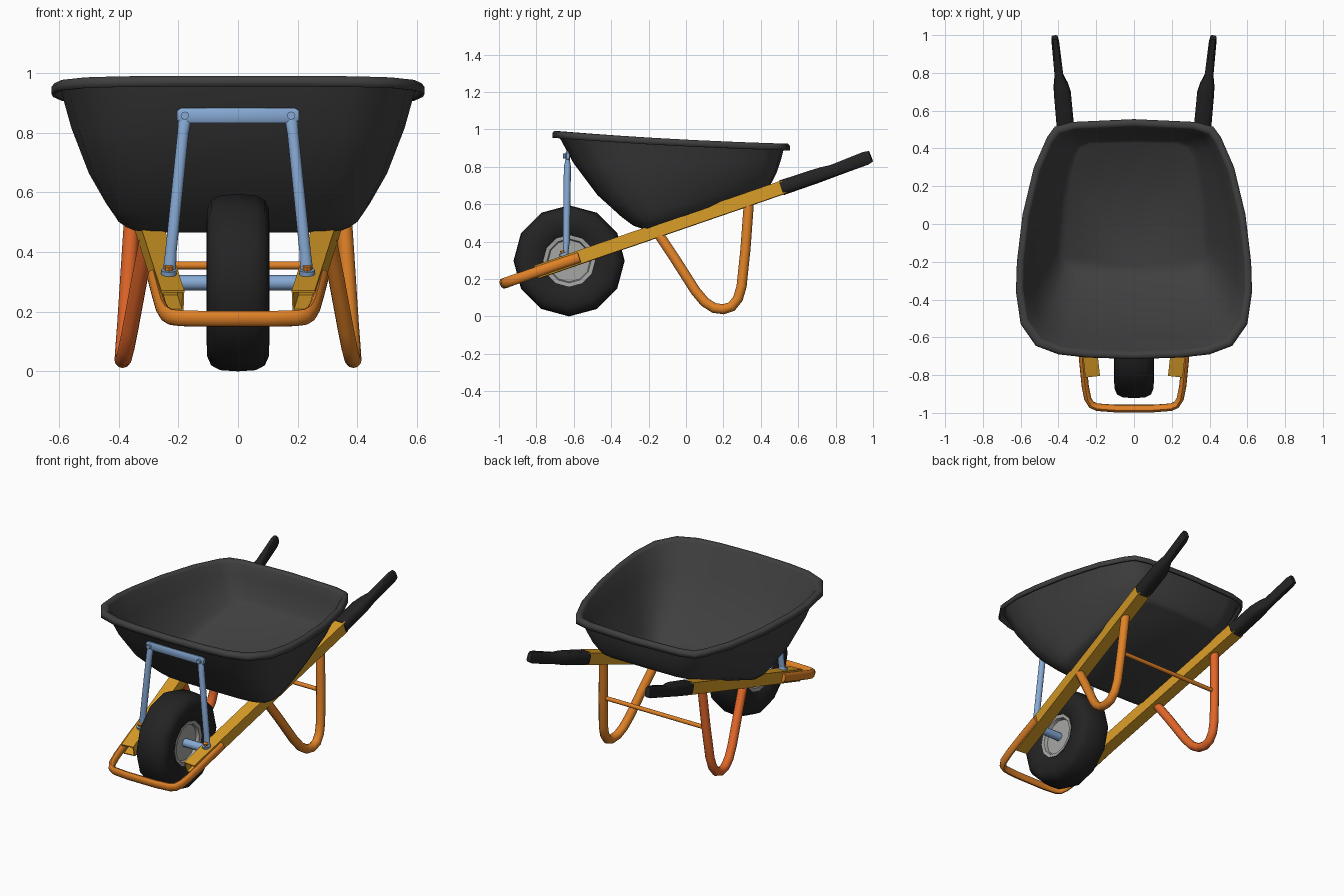
import bpy, bmesh, math
from mathutils import Vector as V

if "Cube" in bpy.data.objects:
    bpy.data.objects.remove(bpy.data.objects["Cube"])


def material(name, r, g, b):
    m = bpy.data.materials.new(name)
    m.diffuse_color = (r, g, b, 1)
    m.use_nodes = True
    m.node_tree.nodes["Principled BSDF"].inputs["Base Color"].default_value = m.diffuse_color
    return m


GREY = material("tray charcoal", 0.05, 0.05, 0.05)
BLACK = material("rubber black", 0.017, 0.017, 0.017)
YELLOW = material("rail yellow", 0.68, 0.33, 0.02)
ORANGE = material("tube orange", 0.74, 0.22, 0.02)
RED = material("red orange", 0.76, 0.135, 0.022)
BLUE = material("steel blue", 0.24, 0.40, 0.66)
SILVER = material("hub silver", 0.38, 0.38, 0.37)


def finish(name, bm, mat, angle=40):
    me = bpy.data.meshes.new(name)
    bm.to_mesh(me)
    bm.free()
    me.shade_smooth()
    me.set_sharp_from_angle(angle=math.radians(angle))
    me.materials.append(mat)
    ob = bpy.data.objects.new(name, me)
    bpy.context.collection.objects.link(ob)
    return ob


def circle(n):
    return [(math.cos(2 * math.pi * i / n), math.sin(2 * math.pi * i / n)) for i in range(n)]


BOX = [(1, -1), (1, 1), (-1, 1), (-1, -1)]
SOFT_BOX = [(1, -.6), (1, .6), (.6, 1), (-.6, 1), (-1, .6), (-1, -.6), (-.6, -1), (.6, -1)]
RAIL_UP = (0, -0.327, 0.945)


def sweep(name, stations, mat, sec, up=(0, 0, 1), straight=False, angle=40):
    """Skin a section along stations of (x, y, z, half width, half height)."""
    bm = bmesh.new()
    pts = [V(s[:3]) for s in stations]
    last = len(pts) - 1
    rings = []
    for i, s in enumerate(stations):
        if straight:
            t = (pts[last] - pts[last - 1]).normalized()
        else:
            a, b = pts[max(i - 1, 0)], pts[min(i + 1, last)]
            t = (b - a).normalized()
        side = t.cross(V(up)).normalized()
        top = side.cross(t)
        rings.append([bm.verts.new(pts[i] + side * a * s[3] + top * b * s[4]) for a, b in sec])
    n = len(sec)
    for r0, r1 in zip(rings, rings[1:]):
        for k in range(n):
            bm.faces.new((r0[k], r0[(k + 1) % n], r1[(k + 1) % n], r1[k]))
    bm.faces.new(rings[0])
    bm.faces.new(rings[-1])
    bmesh.ops.recalc_face_normals(bm, faces=bm.faces)
    return finish(name, bm, mat, angle)


def tube(name, path, r, mat, up=(0, 0, 1), n=12):
    return sweep(name, [(*p, r, r) for p in path], mat, circle(n), up)


def lathe_x(name, profile, mat):
    """Turn (x, radius) pairs about the wheel axis."""
    return sweep(name, [(x, -0.625, 0.297, r, r) for x, r in profile], mat, circle(12), straight=True)


# Tray: loft from sloped floor outline to rim outline, then a turned-down lip
RIM = [(0, -.715), (.25, -.707), (.40, -.69), (.52, -.645), (.60, -.53), (.625, -.36), (.62, -.2),
       (.59, .05), (.53, .3), (.46, .46), (.42, .515), (.33, .54), (0, .555)]
FLOOR = [(0, -.22), (.2, -.22), (.29, -.215), (.345, -.2), (.37, -.17), (.378, -.12), (.375, -.05),
         (.36, .1), (.33, .26), (.30, .36), (.28, .40), (.23, .425), (0, .43)]


def full(half):
    return half + [(-x, y) for x, y in half[-2:0:-1]]


def rim_z(y):
    return 0.945 - 0.05 * y + 0.02 * y * y


def shrink(p, k):
    return p[0] * k, (p[1] + .08) * k - .08


bm = bmesh.new()
rings = []
for t, s in ((0, 0), (.035, .12), (.13, .26), (.36, .54), (.7, .82), (1, 1)):
    ring = []
    for f, r in zip(full(FLOOR), full(RIM)):
        b = shrink(r, .935)
        z0 = .477 + .346 * (f[1] + .22)
        z1 = rim_z(r[1]) - .014
        ring.append(bm.verts.new((f[0] + (b[0] - f[0]) * s, f[1] + (b[1] - f[1]) * s, z0 + (z1 - z0) * t)))
    rings.append(ring)
for k, dz in ((.95, 0), (.985, 0), (1, -.012), (1, -.036)):
    rings.append([bm.verts.new((*shrink(r, k), rim_z(r[1]) + dz)) for r in full(RIM)])
n = len(rings[0])
for r0, r1 in zip(rings, rings[1:]):
    for k in range(n):
        bm.faces.new((r0[k], r0[(k + 1) % n], r1[(k + 1) % n], r1[k]))
bm.faces.new(rings[0])
bmesh.ops.recalc_face_normals(bm, faces=bm.faces)
bm.faces.ensure_lookup_table()
if bm.faces[-1].normal.z < 0:
    bmesh.ops.reverse_faces(bm, faces=bm.faces)
tray = finish("tray", bm, GREY, 60)
mod = tray.modifiers.new("thickness", 'SOLIDIFY')
mod.thickness = 0.012
mod.offset = -1

# Wheel
half = [(.055, .135), (.08, .137), (.093, .155), (.105, .2), (.104, .245), (.09, .277), (.06, .293)]
lathe_x("tyre", half + [(0, .297)] + [(-x, r) for x, r in half[::-1]], BLACK)
half = [(.062, .112), (.082, .118), (.084, .138)]
lathe_x("wheel_hub", half + [(-x, r) for x, r in half[::-1]], SILVER)
lathe_x("axle", [(-.23, .026), (.23, .026)], BLUE)

# Front bumper hoop
side = [(.285, -.57, .315), (.272, -.72, .265), (.258, -.86, .216), (.245, -.925, .194),
        (.225, -.957, .182), (.195, -.97, .178), (.1, -.977, .176)]
hoop = side + [(-x, y, z) for x, y, z in side[::-1]]
sweep("front_bumper", [(*p, .019, .028) for p in hoop], ORANGE, circle(12), RAIL_UP)

LEG = [(.300, -.16, .46), (.33, -.06, .31), (.362, .05, .137), (.374, .1, .077), (.382, .15, .045),
       (.387, .2, .038), (.386, .245, .053), (.383, .278, .095), (.378, .297, .16),
       (.365, .318, .36), (.348, .337, .62)]
for s, tag in ((1, "right"), (-1, "left")):
    # Hollow-ended rail
    rail = [(.235, -.66, .284, .033, .029), (.22, -.797, .237, .033, .029),
            (.22, -.797, .237, .039, .036), (.366, .53, .694, .039, .036)]
    sweep(tag + "_rail", [(s * p[0], *p[1:]) for p in rail], YELLOW, BOX, straight=True)
    # Rubber grip
    grip = [(.363, .512, .688, .046, .04), (.379, .69, .748, .045, .038), (.387, .735, .763, .038, .036),
            (.397, .785, .778, .023, .033), (.416, .96, .845, .02, .036), (.420, .988, .856, .016, .03)]
    sweep(tag + "_grip", [(s * p[0], *p[1:]) for p in grip], BLACK, SOFT_BOX, angle=50)
    # U-shaped leg
    tube(tag + "_leg", [(s * x, y, z) for x, y, z in LEG], .027, ORANGE if s > 0 else RED, (1, 0, 0))
    # Tray strut with flattened ends, foot and bolts
    strut = [(.176, -.633, .88, .018, .008), (.180, -.633, .835, .021, .012), (.184, -.634, .80, .019, .019),
             (.225, -.64, .40, .019, .019), (.230, -.643, .335, .022, .012)]
    sweep(tag + "_strut", [(s * p[0], *p[1:]) for p in strut], BLUE, circle(12), (0, 1, 0))
    foot, up = V((s * .232, -.65, .325)), V(RAIL_UP)
    tube(tag + "_strut_foot", [foot, foot + up * .016], .026, BLUE, (1, 0, 0))
    tube(tag + "_foot_bolt", [foot + up * .01, foot + up * .03], .015, ORANGE, (1, 0, 0), 8)
    tube(tag + "_top_bolt", [(s * .178, -.63, .857), (s * .178, -.658, .857)], .014, BLUE, n=8)

# Cross pieces
sweep("strut_top_plate", [(-.205, -.632, .858, .008, .016), (-.19, -.632, .858, .012, .025),
                          (.19, -.632, .858, .012, .025), (.205, -.632, .858, .008, .016)],
      BLUE, SOFT_BOX)
tube("leg_crossbar", [(-.36, .317, .355), (.36, .317, .355)], .013, ORANGE)
